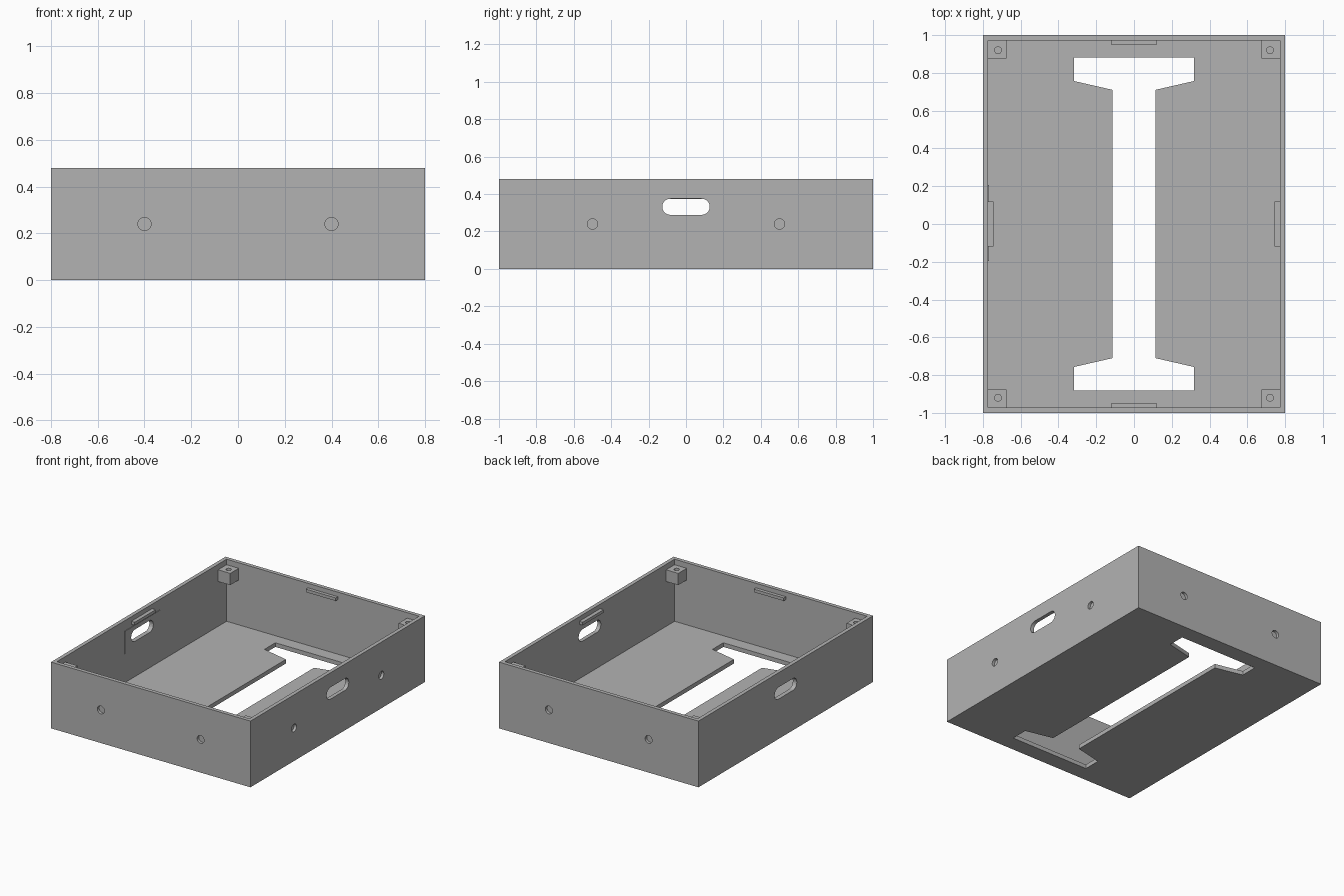
import bpy, bmesh, math
from mathutils import Matrix, Vector

start = bpy.data.objects.get("Cube")
if start:
    bpy.data.objects.remove(start, do_unlink=True)

LENGTH, WIDTH, HEIGHT = 2.0, 1.6, 0.48
WALL, FLOOR = 0.028, 0.03
IN_X, IN_Y = WIDTH / 2 - WALL, LENGTH / 2 - WALL

grey = bpy.data.materials.new("plain grey")
grey.use_nodes = True
grey.diffuse_color = (0.45, 0.45, 0.45, 1)
grey.node_tree.nodes["Principled BSDF"].inputs["Base Color"].default_value = grey.diffuse_color


def prism(name, outline, depth, matrix=Matrix()):
    """Extrude a flat outline along local z, centred on its plane."""
    bm = bmesh.new()
    face = bm.faces.new([bm.verts.new((x, y, -depth / 2)) for x, y in outline])
    grown = bmesh.ops.extrude_face_region(bm, geom=[face])["geom"]
    tops = [v for v in grown if isinstance(v, bmesh.types.BMVert)]
    bmesh.ops.translate(bm, verts=tops, vec=(0, 0, depth))
    bm.transform(matrix)
    bmesh.ops.recalc_face_normals(bm, faces=bm.faces[:])
    mesh = bpy.data.meshes.new(name)
    bm.to_mesh(mesh)
    bm.free()
    mesh.materials.append(grey)
    obj = bpy.data.objects.new(name, mesh)
    bpy.context.collection.objects.link(obj)
    return obj


def box(name, low, high):
    low, high = Vector(low), Vector(high)
    sx, sy, sz = (high - low) / 2
    corners = [(-sx, -sy), (sx, -sy), (sx, sy), (-sx, sy)]
    return prism(name, corners, sz * 2, Matrix.Translation((low + high) / 2))


def circle(radius, sides=32):
    return [(radius * math.cos(a), radius * math.sin(a))
            for a in (math.tau * i / sides for i in range(sides))]


def capsule(half_length, radius, steps=12):
    points = []
    for end in (1, -1):
        for i in range(steps + 1):
            a = math.pi * (i / steps - 0.5)
            points.append((end * (half_length - radius + radius * math.cos(a)),
                           end * radius * math.sin(a)))
    return points


def cut(target, cutter):
    mod = target.modifiers.new("cut", "BOOLEAN")
    mod.operation, mod.solver, mod.object = "DIFFERENCE", "EXACT", cutter
    bpy.context.view_layer.objects.active = target
    bpy.ops.object.modifier_apply(modifier=mod.name)
    bpy.data.objects.remove(cutter, do_unlink=True)


def facing(axis, position):
    """Point local z along x or y, keeping local y upright."""
    turn = Matrix.Rotation(math.pi / 2, 4, "X")
    if axis == "x":
        turn = Matrix.Rotation(math.pi / 2, 4, "Z") @ turn
    return Matrix.Translation(position) @ turn


def slot_cutter():
    return prism("slot_cutter", capsule(0.127, 0.043), 2, facing("x", (0, 0, 0.332)))


# Open tray
tray = box("tray", (-WIDTH / 2, -LENGTH / 2, 0), (WIDTH / 2, LENGTH / 2, HEIGHT))
cut(tray, box("cavity", (-IN_X, -IN_Y, FLOOR), (IN_X, IN_Y, 1)))

# I-shaped floor opening
quarter = [(0.113, 0.71), (0.318, 0.757), (0.318, 0.882)]
half = quarter + [(-x, y) for x, y in reversed(quarter)]
cut(tray, prism("floor_opening", half + [(-x, -y) for x, y in half], 0.2))

# Handle slots through both long walls
cut(tray, slot_cutter())

# Shallow round pockets on the outside of every wall
for side in (-1, 1):
    for step in (-1, 1):
        for axis, spot in (("x", (side * WIDTH / 2, step * 0.5, 0.24)),
                           ("y", (step * 0.4, side * LENGTH / 2, 0.24))):
            cut(tray, prism("pocket", circle(0.028), 0.04, facing(axis, spot)))

# Corner posts with screw holes
for sx, x_name in ((-1, "right"), (1, "left")):
    for sy, y_name in ((-1, "front"), (1, "back")):
        xs = sorted((sx * (IN_X + 0.005), sx * 0.675))
        ys = sorted((sy * (IN_Y + 0.005), sy * 0.875))
        post = box(f"{y_name}_{x_name}_post", (xs[0], ys[0], 0.355), (xs[1], ys[1], 0.44))
        hole = Matrix.Translation((sx * 0.72, sy * 0.92, 0.44))
        cut(post, prism("screw_hole", circle(0.018), 0.13, hole))

# Snap ridges under the rim
for side, x_name, y_name in ((-1, "right", "front"), (1, "left", "back")):
    xs = sorted((side * (IN_X + 0.005), side * 0.745))
    ys = sorted((side * (IN_Y + 0.005), side * 0.948))
    box(f"{x_name}_ridge", (xs[0], -0.12, 0.425), (xs[1], 0.12, 0.447))
    box(f"{y_name}_ridge", (-0.12, ys[0], 0.425), (0.12, ys[1], 0.447))

# Thin plate around the slot inside the right wall
plate = box("slot_plate", (-IN_X - 0.003, -0.195, 0.24), (-IN_X + 0.004, 0.207, 0.405))
cut(plate, slot_cutter())
